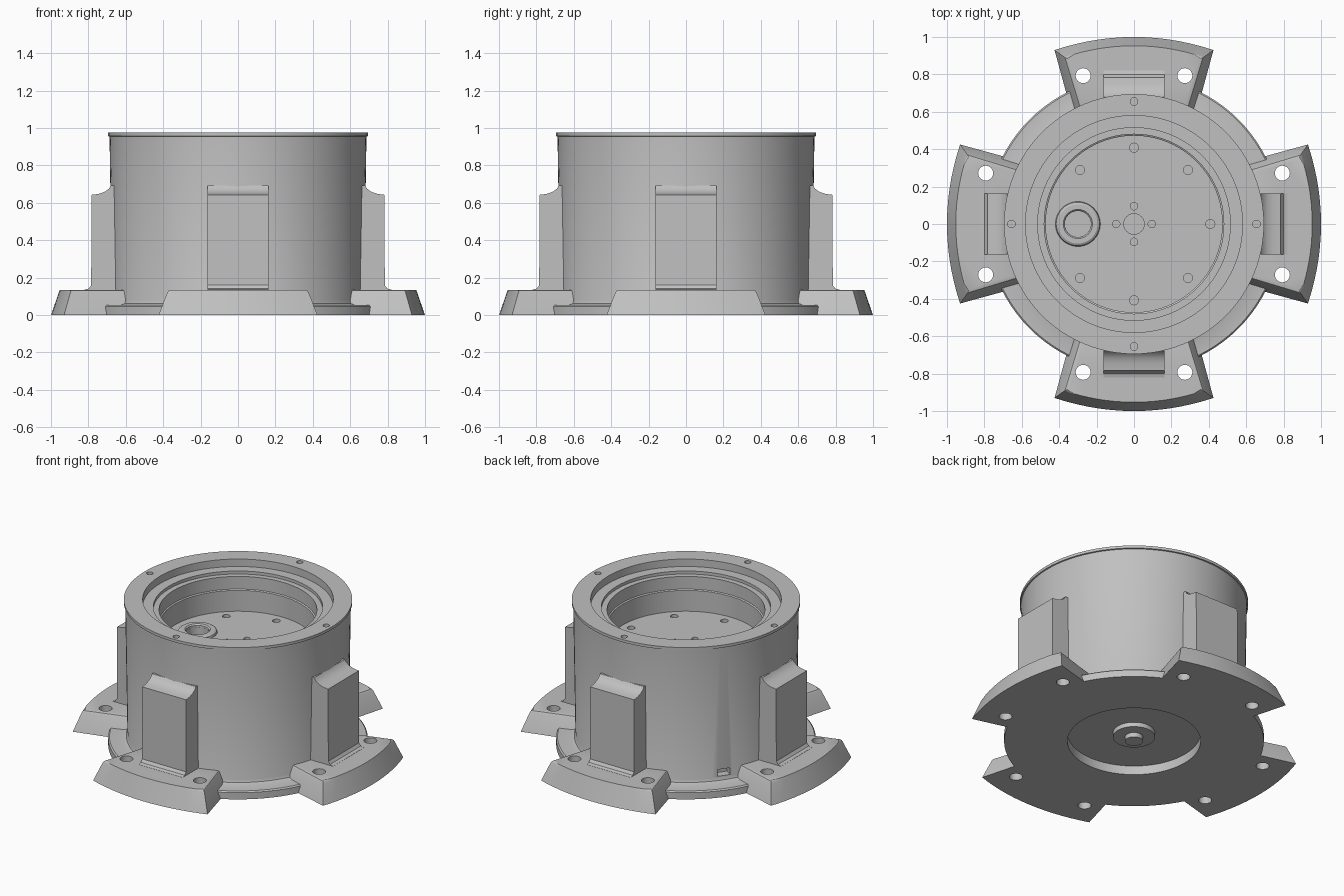
import bpy, bmesh, math
from mathutils import Matrix, Vector

if "Cube" in bpy.data.objects:
    bpy.data.objects.remove(bpy.data.objects["Cube"])

grey = bpy.data.materials.new("cast_grey")
grey.use_nodes = True
COLOUR = (0.53, 0.53, 0.53, 1)
grey.diffuse_color = COLOUR
grey.node_tree.nodes["Principled BSDF"].inputs["Base Color"].default_value = COLOUR


def finish(bm, name):
    bmesh.ops.recalc_face_normals(bm, faces=bm.faces[:])
    mesh = bpy.data.meshes.new(name)
    bm.to_mesh(mesh)
    bm.free()
    mesh.materials.append(grey)
    ob = bpy.data.objects.new(name, mesh)
    bpy.context.collection.objects.link(ob)
    return ob


def smooth(ob):
    bpy.ops.object.select_all(action='DESELECT')
    ob.select_set(True)
    bpy.context.view_layer.objects.active = ob
    bpy.ops.object.shade_smooth_by_angle(angle=math.radians(30))


def lathe(name, profile, steps=96, closed=False):
    bm = bmesh.new()
    verts = [bm.verts.new((r, 0, z)) for r, z in profile]
    edges = [bm.edges.new(p) for p in zip(verts, verts[1:])]
    if closed:
        edges.append(bm.edges.new((verts[-1], verts[0])))
    bmesh.ops.spin(bm, geom=verts + edges, cent=(0, 0, 0), axis=(0, 0, 1),
                   angle=math.tau, steps=steps, use_duplicate=False)
    bmesh.ops.remove_doubles(bm, verts=bm.verts[:], dist=0.0005)
    return finish(bm, name)


def drill(bm, x, y, z_low, z_high, radius):
    """Add one vertical cylinder to a cutter mesh."""
    bmesh.ops.create_cone(bm, cap_ends=True, segments=24, radius1=radius, radius2=radius,
                          depth=z_high - z_low,
                          matrix=Matrix.Translation((x, y, (z_low + z_high) / 2)))


def cut(ob, bm):
    cutter = finish(bm, "cutter")
    cutter.hide_render = True
    mod = ob.modifiers.new("holes", 'BOOLEAN')
    mod.operation, mod.object, mod.solver = 'DIFFERENCE', cutter, 'EXACT'
    bpy.ops.object.select_all(action='DESELECT')
    ob.select_set(True)
    bpy.context.view_layer.objects.active = ob
    bpy.ops.object.modifier_apply(modifier=mod.name)
    bpy.data.objects.remove(cutter)


# Round housing: underside recess with stepped hub, flange, wall, rim and stepped bore
FLOOR, RIM = 0.675, 0.975
housing = lathe("housing", [
    (0, 0), (0.055, 0), (0.055, 0.03), (0.128, 0.03), (0.128, 0.06), (0.405, 0.06), (0.405, 0),
    (0.79, 0), (0.79, 0.045), (0.782, 0.053), (0.7, 0.055), (0.68, 0.062), (0.673, 0.08),
    (0.687, 0.955), (0.695, 0.957), (0.695, RIM), (0.58, RIM), (0.58, 0.925), (0.515, 0.925),
    (0.515, 0.905), (0.48, 0.905), (0.48, 0.82), (0.472, 0.815), (0.472, FLOOR), (0, FLOOR)])

# Screw holes in the rim and floor, centre bore, cable hole and side port
holes = bmesh.new()
for i in range(4):
    c, s = math.cos(i * math.pi / 2), math.sin(i * math.pi / 2)
    drill(holes, 0.655 * c, 0.655 * s, RIM - 0.06, RIM + 0.05, 0.02)
    drill(holes, 0.095 * c, 0.095 * s, FLOOR - 0.05, FLOOR + 0.05, 0.02)
for i in range(8):
    if i != 4:
        a = i * math.pi / 4
        drill(holes, 0.408 * math.cos(a), 0.408 * math.sin(a), FLOOR - 0.05, FLOOR + 0.05, 0.024)
drill(holes, 0, 0, FLOOR - 0.08, FLOOR + 0.05, 0.055)
drill(holes, -0.3, 0, FLOOR - 0.06, FLOOR + 0.05, 0.07)
port = Matrix.Rotation(math.radians(145), 4, 'Z') @ Matrix.Translation((0.67, 0, 0.11))
bmesh.ops.create_cube(holes, size=1, matrix=port @ Matrix.Diagonal((0.1, 0.08, 0.045, 1)))
cut(housing, holes)
smooth(housing)

# Raised collar around the cable hole
collar = lathe("floor_collar", [(0.07, -0.01), (0.07, 0.012), (0.078, 0.02), (0.105, 0.02),
                                (0.116, 0.013), (0.12, 0), (0.12, -0.01)], 48, True)
collar.location = (-0.3, 0, FLOOR)
smooth(collar)

# Mounting foot: flared block with a bowed outer edge and sloping sides
FOOT_TOP, ARC = 0.135, 14


def foot_ring(bm, z, half_in, half_out, y_corner, y_mid):
    pts = [(half_in, 0.55)]
    for i in range(ARC + 1):
        t = 1 - 2 * i / ARC
        pts.append((half_out * t, y_mid - (y_mid - y_corner) * t * t))
    pts.append((-half_in, 0.55))
    return [bm.verts.new((x, y, z)) for x, y in pts]


bm = bmesh.new()
low = foot_ring(bm, 0, 0.321, 0.425, 0.93, 1.0)
high = foot_ring(bm, FOOT_TOP, 0.268, 0.372, 0.892, 0.953)
bm.faces.new(low)
bm.faces.new(high)
for i in range(len(low)):
    j = (i + 1) % len(low)
    bm.faces.new((low[i], low[j], high[j], high[i]))
top_edges = [e for e in bm.edges if all(v.co.z > 0.1 for v in e.verts)]
bmesh.ops.bevel(bm, geom=top_edges, offset=0.012, segments=2, profile=0.5, affect='EDGES')
foot = finish(bm, "back_foot")
holes = bmesh.new()
for x in (-0.272, 0.272):
    drill(holes, x, 0.793, -0.1, 0.3, 0.04)
cut(foot, holes)
smooth(foot)

# Upright rib: side profile with a foot fillet and a top that sweeps up to the wall
bm = bmesh.new()
side = [(0.6, 0.1), (0.82, 0.1), (0.82, 0.136), (0.798, 0.142), (0.785, 0.16), (0.783, 0.643),
        (0.745, 0.648), (0.715, 0.658), (0.692, 0.674), (0.68, 0.692), (0.6, 0.692)]
face = bm.faces.new([bm.verts.new((-0.163, y, z)) for y, z in side])
moved = bmesh.ops.extrude_face_region(bm, geom=[face])["geom"]
bmesh.ops.translate(bm, vec=Vector((0.326, 0, 0)),
                    verts=[g for g in moved if isinstance(g, bmesh.types.BMVert)])
rib = finish(bm, "back_rib")
smooth(rib)

# Repeat the foot and rib on the other three sides
for i, place in enumerate(("right", "front", "left"), 1):
    for source, part in ((foot, "foot"), (rib, "rib")):
        twin = source.copy()
        twin.name = f"{place}_{part}"
        twin.rotation_euler.z = i * math.pi / 2
        bpy.context.collection.objects.link(twin)
